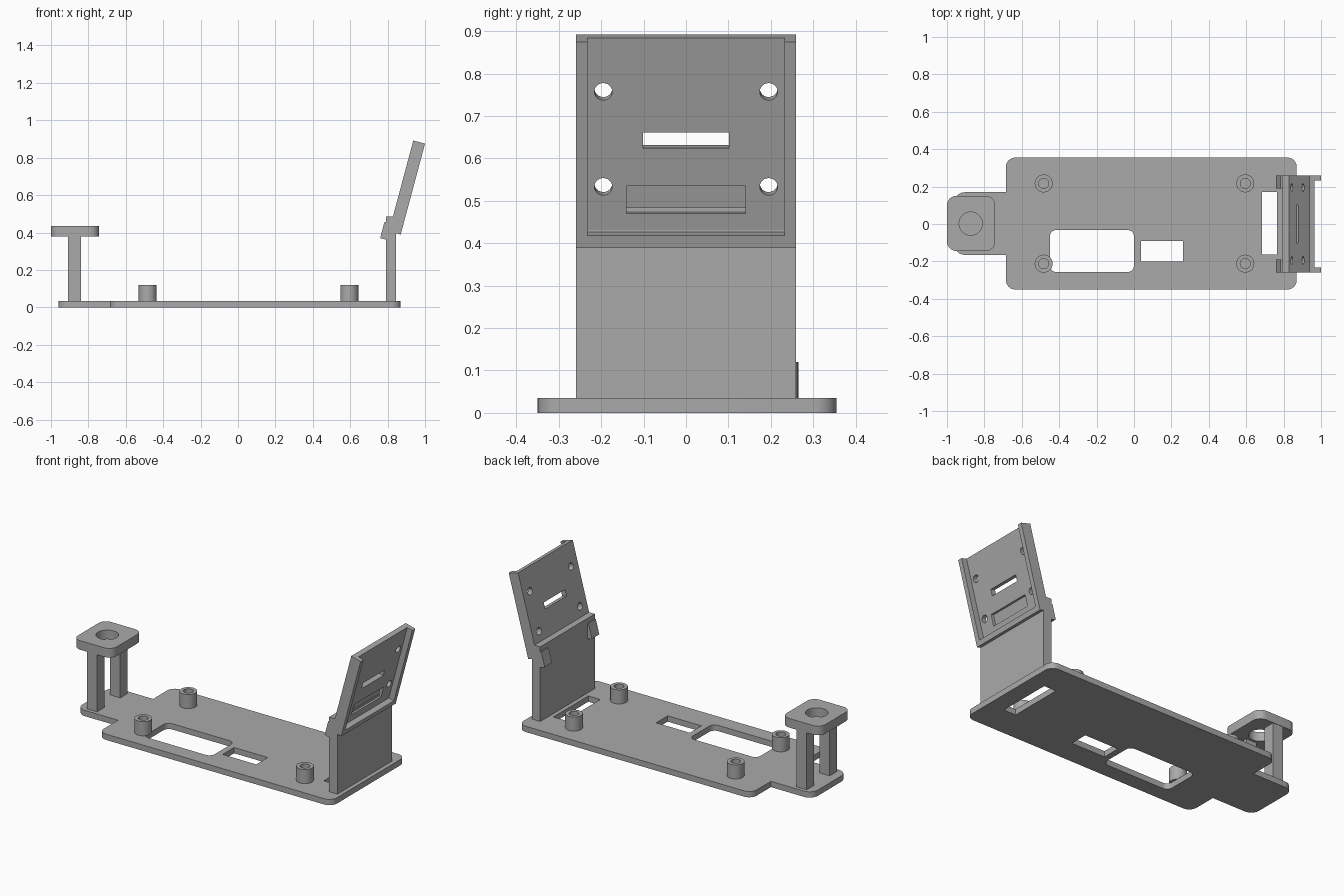
import bpy, bmesh, math
from mathutils import Matrix, Vector

if "Cube" in bpy.data.objects:
    bpy.data.objects.remove(bpy.data.objects["Cube"], do_unlink=True)

grey = bpy.data.materials.new("plain grey")
grey.use_nodes = True
grey.diffuse_color = (0.4, 0.4, 0.4, 1)
grey.node_tree.nodes["Principled BSDF"].inputs["Base Color"].default_value = (0.4, 0.4, 0.4, 1)


def rounded(corners, segments=8):
    """Outline from (x, y, radius) corners, each rounded by its radius."""
    points = []
    for i, (x, y, r) in enumerate(corners):
        here = Vector((x, y))
        to_prev = (Vector(corners[i - 1][:2]) - here).normalized()
        to_next = (Vector(corners[(i + 1) % len(corners)][:2]) - here).normalized()
        if r == 0:
            points.append(here)
            continue
        centre = here + (to_prev + to_next) * r
        for k in range(segments + 1):
            a = k / segments * math.pi / 2
            points.append(centre - to_next * r * math.cos(a) - to_prev * r * math.sin(a))
    return points


def rect(x0, x1, y0, y1, r=0):
    return rounded([(x0, y0, r), (x1, y0, r), (x1, y1, r), (x0, y1, r)])


def circle(x, y, r, n=32):
    return [Vector((x + r * math.cos(k * math.tau / n), y + r * math.sin(k * math.tau / n)))
            for k in range(n)]


def evaluated_mesh(ob):
    return bpy.data.meshes.new_from_object(ob.evaluated_get(bpy.context.evaluated_depsgraph_get()))


def solid(name, loops, z0, z1, matrix=Matrix()):
    """Extrude an outline, with any further loops as holes, from z0 to z1."""
    curve = bpy.data.curves.new(name, "CURVE")
    curve.dimensions = "2D"
    curve.fill_mode = "BOTH"
    curve.extrude = (z1 - z0) / 2
    for loop in loops:
        spline = curve.splines.new("POLY")
        spline.points.add(len(loop) - 1)
        for point, co in zip(spline.points, loop):
            point.co = (co.x, co.y, 0, 1)
        spline.use_cyclic_u = True
    temp = bpy.data.objects.new("temp", curve)
    bpy.context.collection.objects.link(temp)
    bpy.context.view_layer.update()
    mesh = evaluated_mesh(temp)
    bpy.data.objects.remove(temp)
    bm = bmesh.new()
    bm.from_mesh(mesh)
    bmesh.ops.remove_doubles(bm, verts=bm.verts, dist=1e-5)
    bmesh.ops.translate(bm, verts=bm.verts, vec=(0, 0, (z0 + z1) / 2))
    bmesh.ops.transform(bm, verts=bm.verts, matrix=matrix)
    bmesh.ops.recalc_face_normals(bm, faces=bm.faces)
    bm.to_mesh(mesh)
    bm.free()
    mesh.materials.clear()
    mesh.materials.append(grey)
    ob = bpy.data.objects.new(name, mesh)
    bpy.context.collection.objects.link(ob)
    parts.append(ob)
    return ob


def cut(ob, cutter):
    mod = ob.modifiers.new("cut", "BOOLEAN")
    mod.operation = "DIFFERENCE"
    mod.solver = "EXACT"
    mod.object = cutter
    bpy.context.view_layer.update()
    mesh = evaluated_mesh(ob)
    ob.modifiers.clear()
    ob.data = mesh
    parts.remove(cutter)
    bpy.data.objects.remove(cutter)


parts = []
BASE = 0.035

# Base plate with end tab, large window, small window and cable slot
outline = rounded([(-0.685, -0.35, 0.05), (0.87, -0.35, 0.05), (0.87, 0.355, 0.05),
                   (-0.685, 0.355, 0.05), (-0.685, 0.17, 0), (-0.96, 0.17, 0.055),
                   (-0.96, -0.165, 0.055), (-0.685, -0.165, 0)])
solid("base_plate", [outline, rect(-0.45, 0, -0.257, -0.032, 0.035),
                     rect(0.037, 0.262, -0.2, -0.09), rect(0.685, 0.765, -0.162, 0.17)], 0, BASE)

# Hollow standoffs
for x in (-0.483, 0.595):
    for y in (-0.212, 0.217):
        solid("standoff", [circle(x, y, 0.048), circle(x, y, 0.027)], BASE, 0.12)

# Ring holder on two legs
solid("holder_plate", [rect(-1, -0.742, -0.144, 0.15, 0.05), circle(-0.873, 0.002, 0.062)], 0.38, 0.435)
for y in (-0.107, 0.113):
    solid("holder_leg", [rect(-0.908, -0.84, y - 0.035, y + 0.035)], BASE, 0.38)

# Upright wall
solid("upright_wall", [rect(0.79, 0.845, -0.26, 0.26)], BASE, 0.485)

# Tilted frame: local x runs along y, local y up the slope, local z outward
s, c = math.sin(math.radians(15)), math.cos(math.radians(15))
tilt = Matrix(((0, s, c, 0.807), (1, 0, 0, 0), (0, c, -s, 0.406), (0, 0, 0, 1)))
holes = [circle(y, u, 0.021, 24) for y in (-0.195, 0.195) for u in (0.14, 0.372)]
panel = solid("tilted_panel", [rect(-0.26, 0.26, 0, 0.503), rect(-0.102, 0.102, 0.234, 0.272)] + holes,
              0, 0.065, tilt)
cut(panel, solid("recess_cutter", [rect(-0.232, 0.232, 0.03, 0.6)], 0.03, 0.1, tilt))
cut(panel, solid("pocket_cutter", [rect(-0.14, 0.14, 0.075, 0.142)], 0.012, 0.05, tilt))

# Tilted hooks behind the wall
for y in (-0.225, 0.225):
    solid("rear_hook", [rect(y - 0.035, y + 0.035, -0.047, 0.043)], -0.036, 0.01, tilt)

# Smooth round walls, keep edges sharp
bpy.ops.object.select_all(action="DESELECT")
for ob in parts:
    ob.select_set(True)
bpy.context.view_layer.objects.active = parts[0]
bpy.ops.object.shade_smooth_by_angle(angle=math.radians(30))
